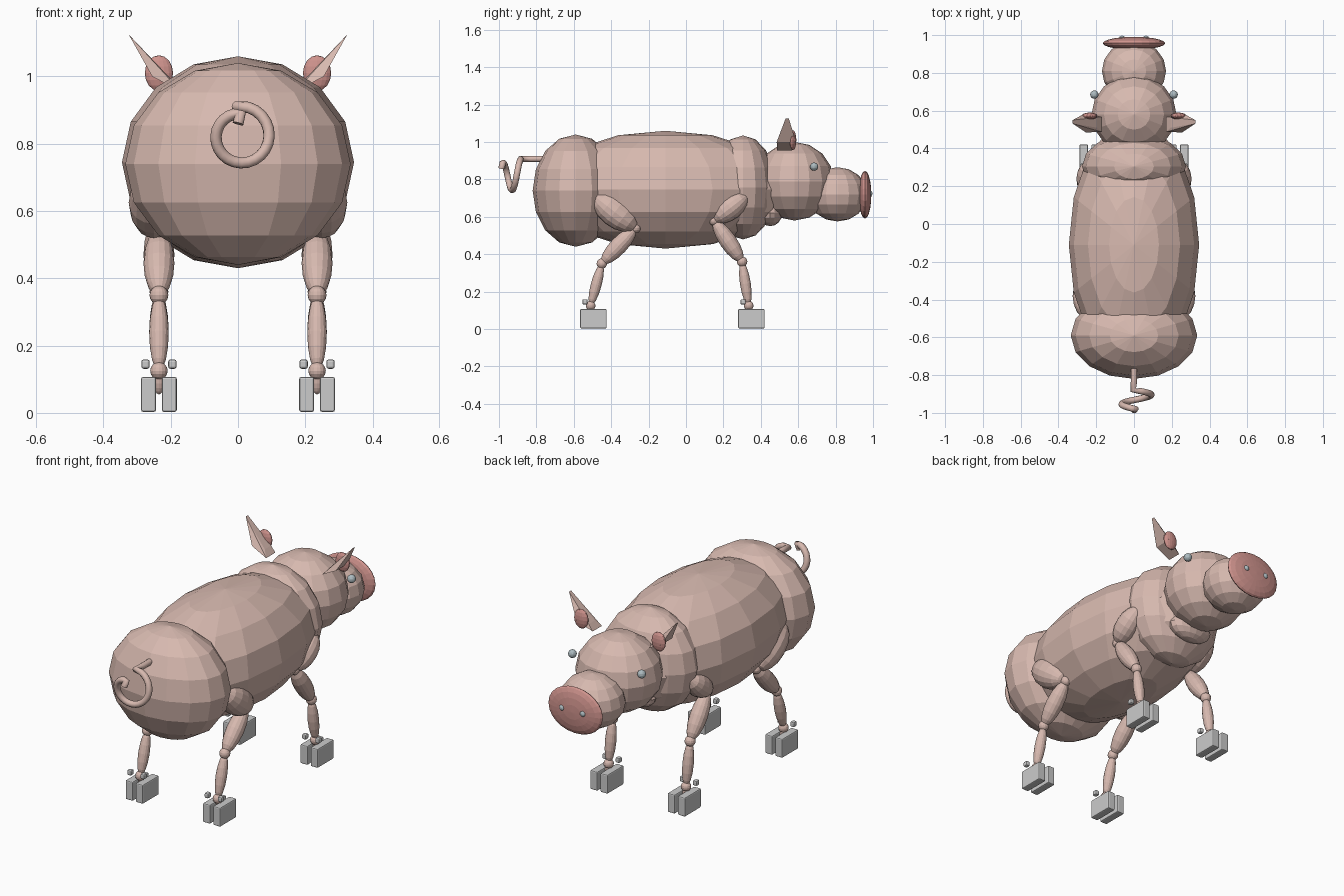
import bpy, bmesh, math
from mathutils import Vector, Matrix

if "Cube" in bpy.data.objects:
    bpy.data.objects.remove(bpy.data.objects["Cube"])


def material(name, rgb):
    m = bpy.data.materials.new(name)
    m.diffuse_color = (*rgb, 1)
    m.use_nodes = True
    m.node_tree.nodes["Principled BSDF"].inputs["Base Color"].default_value = m.diffuse_color
    return m


SKIN = material("pale_skin", (0.68, 0.485, 0.43))
PINK = material("snout_pink", (0.62, 0.29, 0.265))
HOOF = material("hoof_grey", (0.60, 0.60, 0.60))
EYE = material("eye_grey", (0.42, 0.50, 0.53))


def finish(name, bm, mat):
    mesh = bpy.data.meshes.new(name)
    bmesh.ops.recalc_face_normals(bm, faces=bm.faces)
    bm.to_mesh(mesh)
    bm.free()
    mesh.materials.append(mat)
    ob = bpy.data.objects.new(name, mesh)
    bpy.context.collection.objects.link(ob)
    return ob


def ellipsoid(name, center, radii, mat=SKIN, seg=16, rings=8, rot=Matrix()):
    bm = bmesh.new()
    m = Matrix.Translation(center) @ rot @ Matrix.Diagonal((*radii, 1))
    bmesh.ops.create_uvsphere(bm, u_segments=seg, v_segments=rings, radius=1, matrix=m)
    return finish(name, bm, mat)


def limb(name, a, b, rx, ry):
    # ellipsoid stretched between two points
    a, b = Vector(a), Vector(b)
    d = b - a
    rot = Matrix.Rotation(math.atan2(-d.y, d.z), 4, 'X')
    return ellipsoid(name, (a + b) / 2, (rx, ry, d.length / 2), rot=rot)


def box(name, center, size, bevel, mat):
    bm = bmesh.new()
    m = Matrix.Translation(center) @ Matrix.Diagonal((*size, 1))
    bmesh.ops.create_cube(bm, size=1, matrix=m)
    bmesh.ops.bevel(bm, geom=bm.edges[:], offset=bevel, segments=2, profile=0.5,
                    affect='EDGES')
    return finish(name, bm, mat)


# Body masses
ellipsoid("belly", (0, -0.11, 0.745), (0.345, 0.66, 0.315))
ellipsoid("rump", (0, -0.59, 0.74), (0.335, 0.23, 0.30))
ellipsoid("neck", (0, 0.305, 0.757), (0.275, 0.175, 0.278))
ellipsoid("throat", (0, 0.45, 0.62), (0.13, 0.065, 0.07))
ellipsoid("head", (0, 0.58, 0.79), (0.225, 0.21, 0.21))
ellipsoid("muzzle", (0, 0.81, 0.72), (0.17, 0.16, 0.145))

# Snout disc, with its pole facing forward
ellipsoid("snout_disc", (0, 0.957, 0.718), (0.165, 0.127, 0.034), PINK, 24, 10,
          Matrix.Rotation(-math.pi / 2, 4, 'X'))

# Legs: hip start, hip end (knee), ankle, fetlock, hoof middle as (y, z)
LEGS = {
    "rear": dict(x=0.25, top=(-0.49, 0.71), knee=(-0.27, 0.54), hock=(-0.45, 0.35),
                 foot=(-0.51, 0.125), hoof=-0.495, hip=(0.075, 0.08)),
    "front": dict(x=0.24, top=(0.325, 0.715), knee=(0.15, 0.58), hock=(0.30, 0.36),
                  foot=(0.335, 0.125), hoof=0.35, hip=(0.065, 0.062)),
}
for s, side in ((1, "right"), (-1, "left")):
    for which, L in LEGS.items():
        tag = f"{which}_{side}"
        x = s * 0.235
        hx = s * L["x"]
        limb("hip_" + tag, (hx, *L["top"]), (hx, *L["knee"]), *L["hip"])
        limb("upper_leg_" + tag, (x, *L["knee"]), (x, *L["hock"]), 0.046, 0.046)
        limb("lower_leg_" + tag, (x, *L["hock"]), (x, *L["foot"]), 0.029, 0.029)
        for j, r in (("knee", 0.028), ("hock", 0.028), ("foot", 0.026)):
            ellipsoid(f"{j}_joint_{tag}", (x, *L[j]), (r, r, r))
        limb("pastern_" + tag, (x, *L["foot"]), (x, L["hoof"], 0.055), 0.016, 0.016)
        # Cloven hoof and dew claws
        for t, part in ((-1, "inner"), (1, "outer")):
            box(f"hoof_{part}_{tag}", (x + t * 0.031, L["hoof"], 0.055),
                (0.044, 0.142, 0.104), 0.006, HOOF)
            box(f"dew_claw_{part}_{tag}", (x + t * 0.04, L["hoof"] - 0.045, 0.145),
                (0.025, 0.028, 0.028), 0.007, HOOF)

    # Eye and nostril
    ellipsoid("eye_" + side, (s * 0.21, 0.685, 0.868), (0.022,) * 3, EYE)
    ellipsoid("nostril_" + side, (s * 0.063, 0.98, 0.725), (0.017,) * 3, EYE)

    # Ear: a tapering plate leaning outward
    bm = bmesh.new()
    for p in ((0.325, 0.532, 1.125), (0.325, 0.55, 1.125),
              (0.255, 0.485, 1.0), (0.255, 0.588, 1.0),
              (0.17, 0.487, 0.955), (0.17, 0.567, 0.955),
              (0.195, 0.51, 0.988), (0.195, 0.565, 0.988)):
        bm.verts.new((s * p[0], p[1], p[2]))
    bmesh.ops.convex_hull(bm, input=bm.verts[:])
    bmesh.ops.dissolve_limit(bm, angle_limit=0.02, verts=bm.verts[:], edges=bm.edges[:])
    finish("ear_" + side, bm, SKIN)
    ellipsoid("inner_ear_" + side, (s * 0.235, 0.572, 1.01), (0.042, 0.018, 0.053), PINK)

# Curly tail: straight root followed by one spiral turn
path = [(0, -0.76, 0.91), (0, -0.83, 0.91), (-0.004, -0.88, 0.91)]
for i in range(1, 25):
    t = i / 24
    a = math.pi / 2 - t * 2 * math.pi
    r = 0.09 - 0.022 * t
    path.append((0.008 + r * math.cos(a), -0.88 - 0.1 * t, 0.822 + r * math.sin(a)))
path.append((0, -0.986, 0.86))

bm = bmesh.new()
pts = [Vector(p) for p in path]
rings = []
side = Vector((1, 0, 0))
for i, p in enumerate(pts):
    d = (pts[min(i + 1, len(pts) - 1)] - pts[max(i - 1, 0)]).normalized()
    side = (side - d * side.dot(d)).normalized()
    up = d.cross(side)
    rad = 0.017
    rings.append([bm.verts.new(p + rad * (math.cos(k * math.pi / 5) * side
                                          + math.sin(k * math.pi / 5) * up))
                  for k in range(10)])
for a, b in zip(rings, rings[1:]):
    for k in range(10):
        bm.faces.new((a[k], a[(k + 1) % 10], b[(k + 1) % 10], b[k]))
bm.faces.new(rings[0])
bm.faces.new(rings[-1])
tail = finish("tail", bm, SKIN)
for poly in tail.data.polygons:
    poly.use_smooth = len(poly.vertices) == 4
